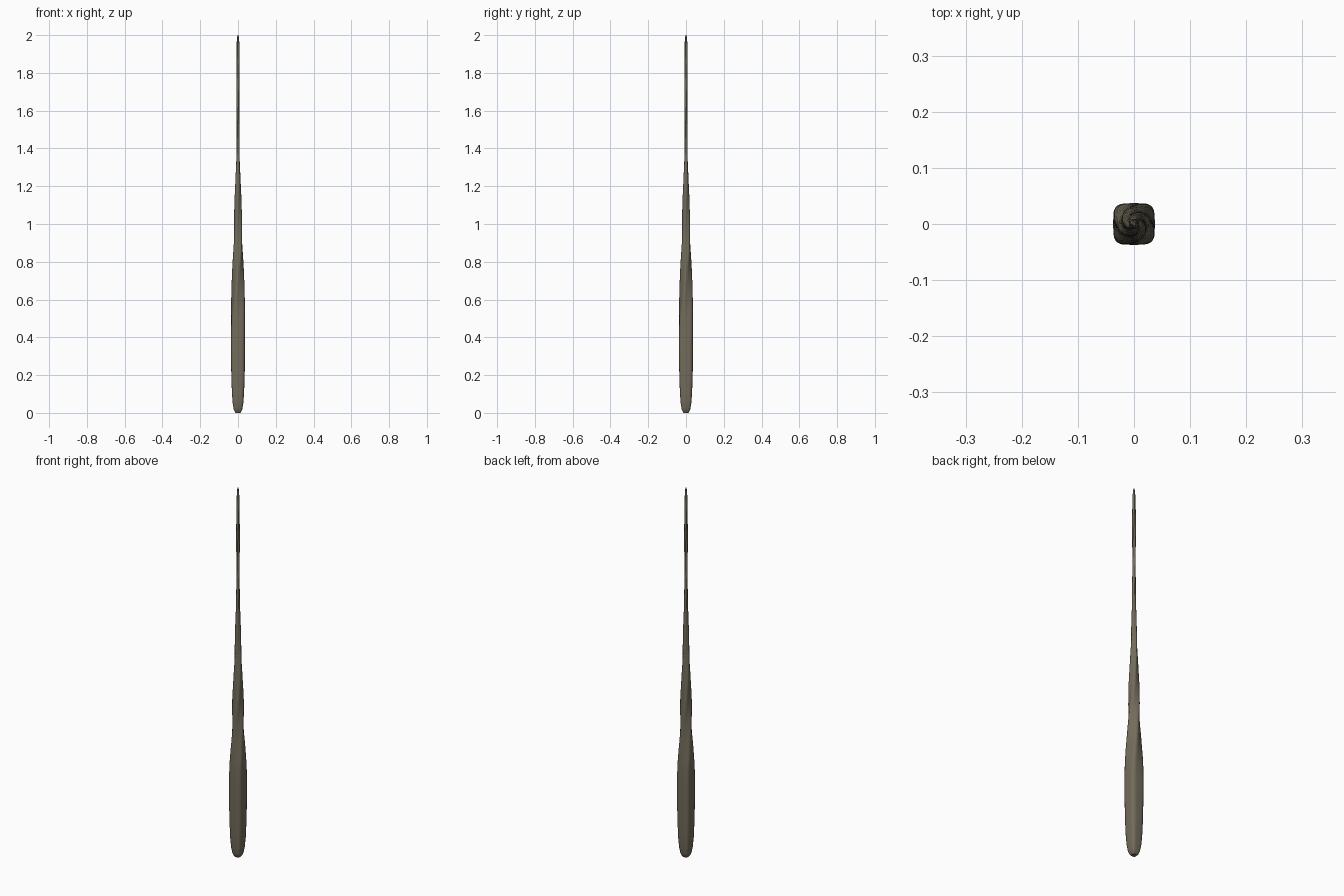
import bpy, bmesh, math

if "Cube" in bpy.data.objects:
    bpy.data.objects.remove(bpy.data.objects["Cube"])

# Profile of the twisted spindle: height, half width across flats, twist in degrees
PROFILE = [
    (0.0, 0.012, 0), (0.006, 0.017, 0), (0.02, 0.023, 0), (0.05, 0.028, 0),
    (0.1, 0.032, 0), (0.2, 0.0355, 0), (0.32, 0.037, 0), (0.42, 0.037, 0),
    (0.5, 0.036, 4), (0.6, 0.032, 20), (0.74, 0.026, 45), (0.85, 0.0235, 78),
    (0.95, 0.0205, 100), (1.1, 0.016, 130), (1.25, 0.0115, 160),
    (1.35, 0.0085, 180), (1.5, 0.0075, 210), (1.7, 0.0075, 250),
    (1.9, 0.007, 290), (1.96, 0.006, 302), (1.99, 0.004, 308), (2.0, 0.002, 310),
]
SIDES = 32
STEPS = 4


def rounded_square(bm, z, half, twist):
    """One ring with a superellipse outline, rotated about the axis."""
    ring = []
    for i in range(SIDES):
        a = 2 * math.pi * i / SIDES
        c, s = math.cos(a), math.sin(a)
        r = half / (abs(c) ** 4.4 + abs(s) ** 4.4) ** (1 / 4.4)
        b = a + math.radians(twist)
        ring.append(bm.verts.new((r * math.cos(b), r * math.sin(b), z)))
    return ring


# Twisted shaft, lofted ring by ring
bm = bmesh.new()
rings = []
for low, high in zip(PROFILE, PROFILE[1:]):
    for k in range(STEPS):
        t = k / STEPS
        rings.append(rounded_square(bm, *[p + (q - p) * t for p, q in zip(low, high)]))
rings.append(rounded_square(bm, *PROFILE[-1]))
for lower, upper in zip(rings, rings[1:]):
    for i in range(SIDES):
        j = (i + 1) % SIDES
        bm.faces.new((lower[i], lower[j], upper[j], upper[i]))
bm.faces.new(rings[0][::-1])
bm.faces.new(rings[-1])

mesh = bpy.data.meshes.new("twisted_spike")
bm.to_mesh(mesh)
bm.free()
spike = bpy.data.objects.new("twisted_spike", mesh)
bpy.context.collection.objects.link(spike)

# Dull olive-grey surface
mat = bpy.data.materials.new("olive_grey")
mat.diffuse_color = (0.17, 0.15, 0.105, 1)
mat.use_nodes = True
mat.node_tree.nodes["Principled BSDF"].inputs["Base Color"].default_value = mat.diffuse_color
mesh.materials.append(mat)

bpy.context.view_layer.objects.active = spike
spike.select_set(True)
bpy.ops.object.shade_smooth_by_angle(angle=math.radians(40))
